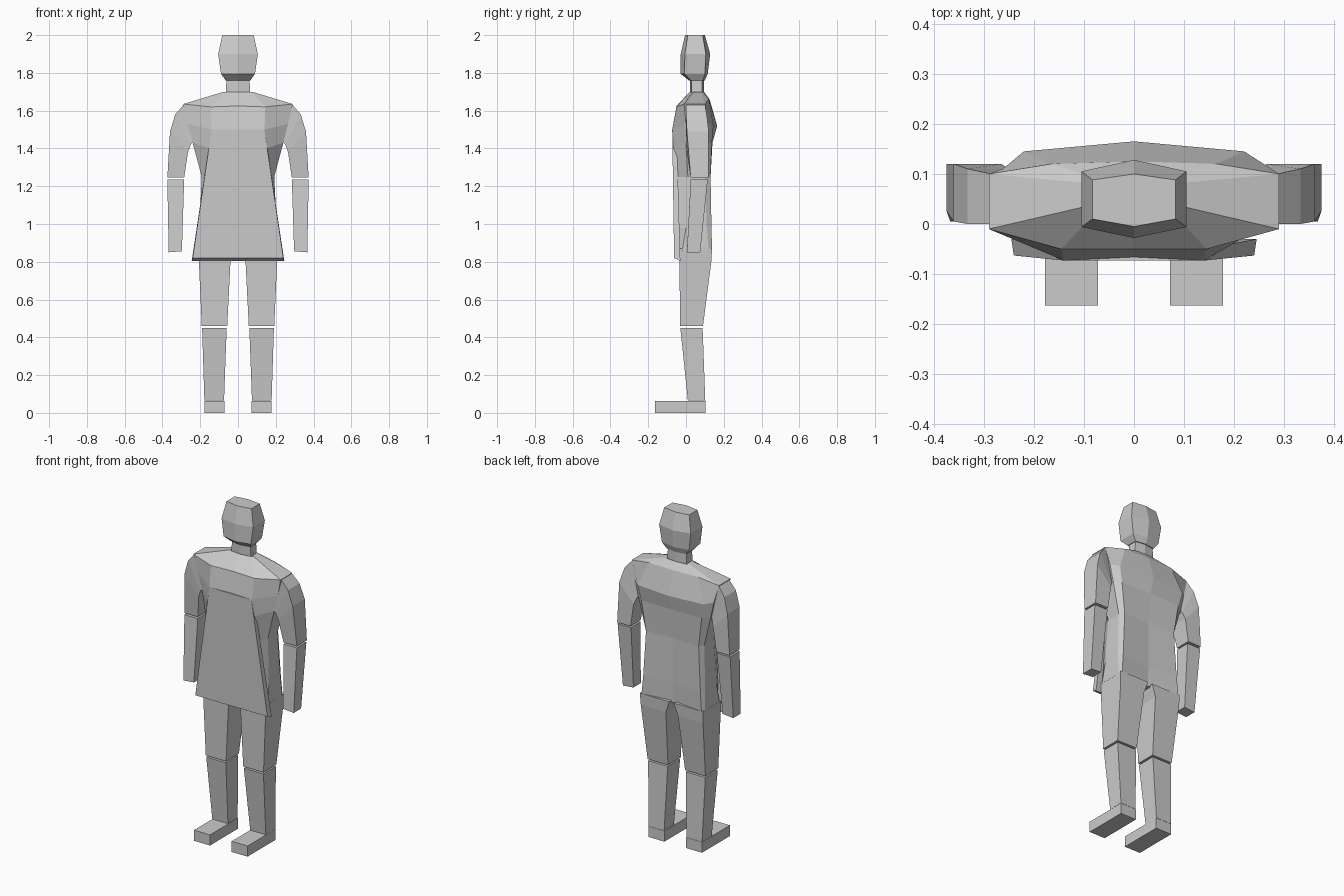
import bpy


def loft(name, rings):
    """Skin a stack of equal-length point rings and cap both ends."""
    n = len(rings[0])
    verts = [p for r in rings for p in r]
    faces = [list(range(n)), list(range(len(verts) - n, len(verts)))]
    for k in range(len(rings) - 1):
        for i in range(n):
            j = (i + 1) % n
            faces.append([k * n + i, k * n + j, (k + 1) * n + j, (k + 1) * n + i])
    mesh = bpy.data.meshes.new(name)
    mesh.from_pydata(verts, [], faces)
    obj = bpy.data.objects.new(name, mesh)
    bpy.context.collection.objects.link(obj)
    import bmesh
    bm = bmesh.new()
    bm.from_mesh(mesh)
    bmesh.ops.recalc_face_normals(bm, faces=bm.faces)
    bm.to_mesh(mesh)
    bm.free()
    return obj


def mirrored(half):
    """Complete a half ring running from front centre to back centre."""
    return half + [(-x, y, z) for x, y, z in half[-2:0:-1]]


def level(z, pts):
    return mirrored([(x, y, z) for x, y in pts])


def box_ring(x0, x1, y0, y1, z):
    return [(x0, y0, z), (x1, y0, z), (x1, y1, z), (x0, y1, z)]


# Torso: neck base, shoulders, chest, waist and hips
loft("torso", [
    level(1.70, [(0, .02), (.07, .03), (.075, .04), (.075, .08), (.07, .09), (0, .095)]),
    mirrored([(0, -.05, 1.625), (.145, -.05, 1.62), (.29, -.01, 1.635),
              (.29, .10, 1.635), (.165, .12, 1.66), (0, .125, 1.66)]),
    mirrored([(0, -.066, 1.5), (.14, -.073, 1.5), (.265, 0, 1.53),
              (.262, .11, 1.53), (.22, .145, 1.52), (0, .165, 1.52)]),
    mirrored([(0, -.066, 1.4), (.15, -.07, 1.4), (.24, 0, 1.43),
              (.24, .11, 1.43), (.20, .137, 1.43), (0, .14, 1.43)]),
    level(1.25, [(0, -.06), (.165, -.055), (.192, .01), (.192, .10), (.175, .13), (0, .122)]),
    level(0.98, [(0, -.045), (.185, -.04), (.205, 0), (.205, .11), (.19, .135), (0, .122)]),
    level(0.86, [(0, -.035), (.19, -.035), (.21, -.02), (.21, .12), (.20, .138), (0, .115)]),
])

# Flared front panel of the coat
loft("coat_front", [
    [(-.14, -.073, 1.5), (.14, -.073, 1.5), (.14, -.05, 1.5), (-.14, -.05, 1.5)],
    [(-.24, -.063, .82), (.24, -.063, .82), (.245, -.03, .805), (-.245, -.03, .805)],
])

# Neck and head
loft("neck", [
    level(1.69, [(0, .022), (.065, .03), (.065, .085), (0, .095)]),
    level(1.78, [(0, .022), (.06, .03), (.06, .085), (0, .095)]),
])
loft("head", [
    level(1.76, [(0, .015), (.065, .025), (.065, .09), (0, .10)]),
    level(1.795, [(0, -.028), (.09, -.008), (.09, .10), (0, .115)]),
    level(1.90, [(0, -.028), (.105, -.006), (.105, .105), (0, .128)]),
    level(2.0, [(0, -.005), (.083, .01), (.083, .088), (0, .10)]),
])


def arm_ring(s, outer, inner, y0, y1):
    (xo, zo), (xi, zi) = outer, inner
    return [(s * xo, y0, zo), (s * xo, y1, zo), (s * xi, y1, zi), (s * xi, y0, zi)]


for side, s in (("left", 1), ("right", -1)):
    # Arm: bent shoulder, then a straight forearm
    loft(side + "_upper_arm", [
        arm_ring(s, (.285, 1.635), (.24, 1.43), 0, .10),
        arm_ring(s, (.332, 1.58), (.25, 1.42), 0, .11),
        arm_ring(s, (.36, 1.49), (.265, 1.38), .005, .12),
        arm_ring(s, (.374, 1.245), (.285, 1.245), .025, .12),
    ])
    loft(side + "_forearm", [
        arm_ring(s, (.374, 1.235), (.285, 1.235), .025, .115),
        arm_ring(s, (.367, .85), (.297, .856), .005, .075),
    ])
    # Leg: thigh, shin and foot
    loft(side + "_thigh", [
        box_ring(s * .015, s * .21, -.034, .138, .87),
        box_ring(s * .04, s * .207, -.034, .134, .80),
        box_ring(s * .057, s * .192, -.032, .09, .46),
    ])
    loft(side + "_shin", [
        box_ring(s * .06, s * .19, -.03, .088, .45),
        box_ring(s * .074, s * .178, .01, .102, .065),
    ])
    loft(side + "_foot", [
        box_ring(s * .072, s * .178, -.163, .102, 0),
        box_ring(s * .072, s * .178, -.163, .102, .064),
    ])
